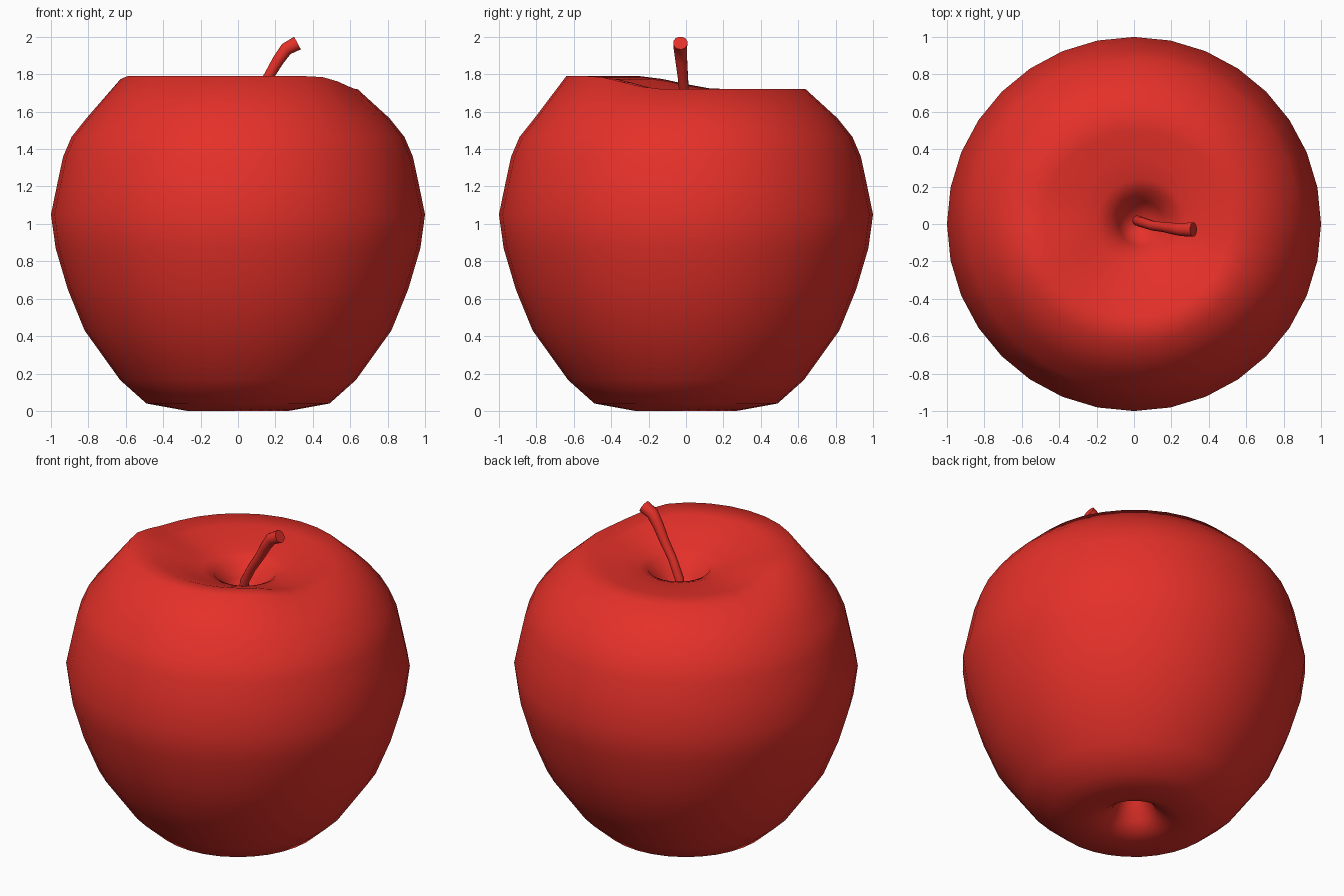
import bpy, bmesh, math

if "Cube" in bpy.data.objects:
    bpy.data.objects.remove(bpy.data.objects["Cube"])

RED = bpy.data.materials.new("apple_red")
RED.diffuse_color = (0.78, 0.03, 0.022, 1)
RED.use_nodes = True
RED.node_tree.nodes["Principled BSDF"].inputs["Base Color"].default_value = RED.diffuse_color
SEG = 32

# Profile rows: radius, height, raised-lip amount, x shift
PROFILE = [
    (0.02, 0.28, 0, 0), (0.07, 0.20, 0, 0), (0.13, 0.07, 0, 0),
    (0.19, 0.025, 0, 0), (0.27, 0.0, 0, 0), (0.49, 0.04, 0, 0),
    (0.63, 0.165, 0, 0), (0.82, 0.43, 0, 0), (0.91, 0.65, 0, 0),
    (0.975, 0.87, 0, 0), (1.0, 1.05, 0, 0), (0.965, 1.22, 0, 0),
    (0.935, 1.36, 0, 0), (0.89, 1.465, 0, 0), (0.81, 1.565, 0, 0),
    (0.64, 1.72, 0.07, 0), (0.50, 1.715, 0.06, 0.01), (0.34, 1.69, 0.025, 0.03),
    (0.24, 1.675, 0, 0.04), (0.18, 1.65, 0, 0.05), (0.12, 1.56, 0, 0.04),
    (0.05, 1.46, 0, 0.02),
]


def lip(angle):
    # Front of the top rim stands higher than the back
    d = abs((math.degrees(angle) - 256 + 180) % 360 - 180)
    t = min(max((94 - d) / 42, 0), 1)
    return t * t * (3 - 2 * t)


def add_object(name, bm, angle):
    bmesh.ops.recalc_face_normals(bm, faces=bm.faces)
    me = bpy.data.meshes.new(name)
    bm.to_mesh(me)
    bm.free()
    ob = bpy.data.objects.new(name, me)
    bpy.context.collection.objects.link(ob)
    finish(ob, angle)
    return ob


def finish(ob, angle):
    ob.data.materials.clear()
    ob.data.materials.append(RED)
    bpy.ops.object.select_all(action='DESELECT')
    ob.select_set(True)
    bpy.context.view_layer.objects.active = ob
    bpy.ops.object.shade_smooth_by_angle(angle=math.radians(angle))


# Apple body: lathed rings with hollows at both ends
bm = bmesh.new()
rings = []
for r, z, raise_by, dx in PROFILE:
    ring = []
    for i in range(SEG):
        a = 2 * math.pi * i / SEG
        ring.append(bm.verts.new((dx + r * math.cos(a), r * math.sin(a),
                                  z + raise_by * lip(a))))
    rings.append(ring)
for lower, upper in zip(rings, rings[1:]):
    for i in range(SEG):
        j = (i + 1) % SEG
        bm.faces.new((lower[i], lower[j], upper[j], upper[i]))
bm.faces.new(rings[0][::-1])
bm.faces.new(rings[-1])
add_object("apple_body", bm, 80)

# Stem: bent tapered tube with a flat end
PATH = [(0.015, 0.02, 1.43, 0.027), (0.04, 0.01, 1.59, 0.027),
        (0.105, -0.01, 1.70, 0.026), (0.165, -0.017, 1.79, 0.028),
        (0.215, -0.025, 1.875, 0.032), (0.258, -0.03, 1.935, 0.036),
        (0.318, -0.03, 1.967, 0.039)]
cu = bpy.data.curves.new("stem", 'CURVE')
cu.dimensions = '3D'
cu.bevel_depth = 1.0
cu.bevel_resolution = 4
cu.use_fill_caps = True
sp = cu.splines.new('POLY')
sp.points.add(len(PATH) - 1)
for p, (x, y, z, r) in zip(sp.points, PATH):
    p.co = (x, y, z, 1)
    p.radius = r
stem = bpy.data.objects.new("stem", cu)
bpy.context.collection.objects.link(stem)
bpy.ops.object.select_all(action='DESELECT')
stem.select_set(True)
bpy.context.view_layer.objects.active = stem
bpy.ops.object.convert(target='MESH')
finish(bpy.context.view_layer.objects.active, 50)
